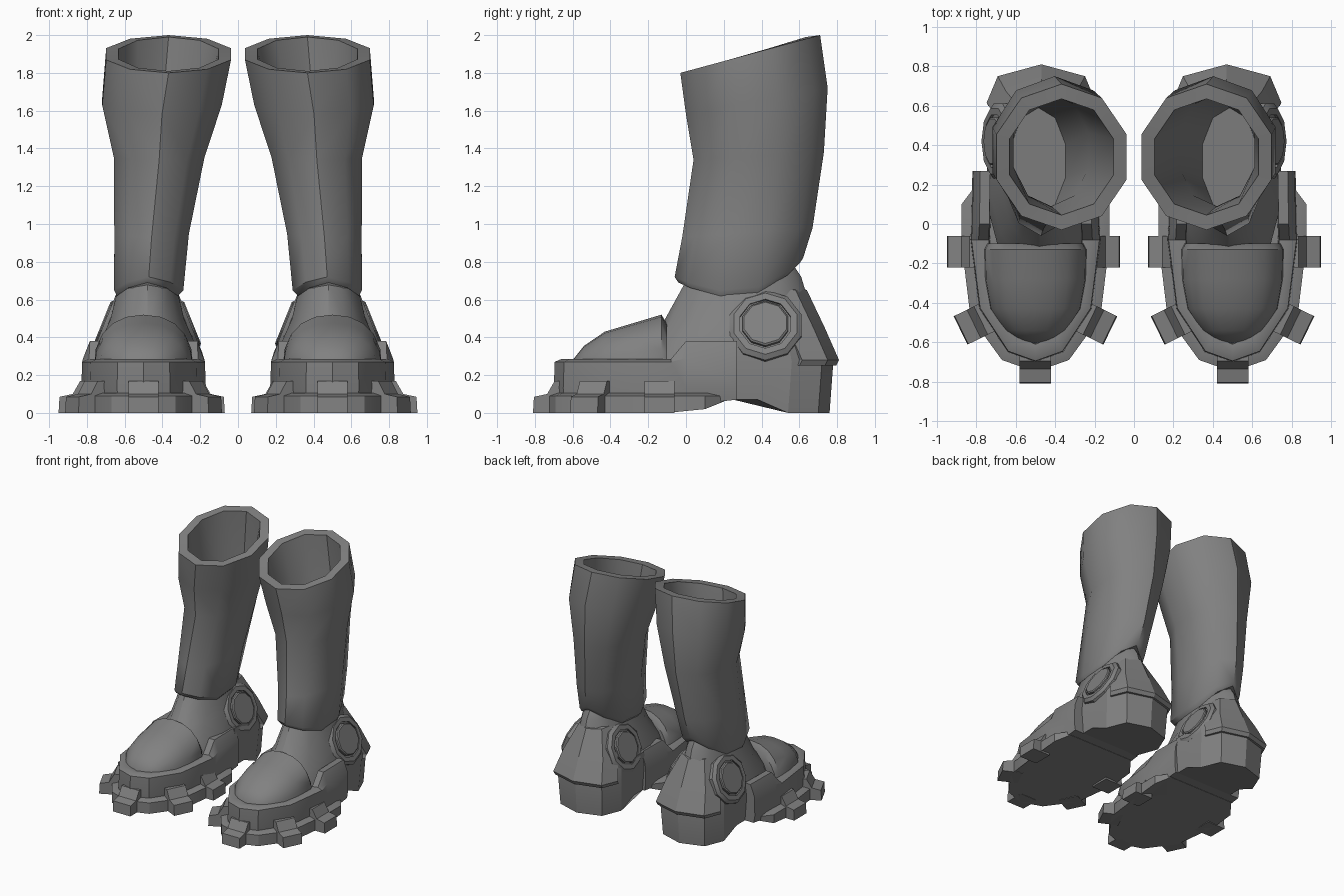
import bpy, bmesh, math
from mathutils import Vector, Matrix

if "Cube" in bpy.data.objects:
    bpy.data.objects.remove(bpy.data.objects["Cube"])

grey = bpy.data.materials.new("boot grey")
grey.use_nodes = True
COLOUR = (0.22, 0.22, 0.22, 1)
grey.diffuse_color = COLOUR
grey.node_tree.nodes["Principled BSDF"].inputs["Base Color"].default_value = COLOUR

FOOT, HEEL = 0.5, 0.47      # centre lines of the forefoot and of the heel


def finish(name, bm, angle=30):
    """Turn a bmesh into a shaded object mirrored to the other boot."""
    bmesh.ops.recalc_face_normals(bm, faces=bm.faces)
    me = bpy.data.meshes.new(name)
    bm.to_mesh(me)
    bm.free()
    me.materials.append(grey)
    ob = bpy.data.objects.new(name, me)
    bpy.context.collection.objects.link(ob)
    bpy.ops.object.select_all(action='DESELECT')
    ob.select_set(True)
    bpy.context.view_layer.objects.active = ob
    bpy.ops.object.shade_smooth_by_angle(angle=math.radians(angle))
    ob.modifiers.new("other boot", 'MIRROR').use_mirror_merge = False
    return ob


def loft(name, rings, angle=30):
    """Skin a stack of equal rings and cap both ends."""
    bm = bmesh.new()
    vs = [[bm.verts.new(p) for p in r] for r in rings]
    n = len(vs[0])
    for a, b in zip(vs, vs[1:]):
        for i in range(n):
            j = (i + 1) % n
            bm.faces.new((a[i], a[j], b[j], b[i]))
    bm.faces.new(vs[0])
    bm.faces.new(vs[-1])
    return finish(name, bm, angle)


def oval(x0, x1, y0, y1, z, n=10):
    """Oval ring starting at the front; z is a function of the 0..1 depth."""
    pts = []
    for i in range(n):
        a = 2 * math.pi * i / n
        t = (1 - math.cos(a)) / 2
        pts.append(Vector(((x0 + x1) / 2 + (x1 - x0) / 2 * math.sin(a),
                           y0 + (y1 - y0) * t, z(t))))
    return pts


def both(half, cx, z):
    """Ring from one half of a plan outline, its last point on the centre line."""
    pts = half + [(-x, y) for x, y in reversed(half[:-1])]
    return [Vector((cx + x, y, z(y))) for x, y in pts]


def grow(half, d):
    """Offset a forefoot outline, keeping its straight back edge."""
    return [(x * (1 + d / 0.32), y * (1 + d / 0.7) if y < -0.1 else y) for x, y in half]


# Shaft: outer wall, rim, inner wall and floor
def slope(a, b):
    return lambda t: a + (b - a) * t


def hem(t):
    return 0.62 + 0.08 * (1 - 2 * t) ** 2 + 0.1 * t ** 4


top = slope(1.8, 2.0)
shaft = [oval(0.31, 0.65, -0.04, 0.6, lambda t: hem(t) - 0.01),
         oval(0.28, 0.665, -0.06, 0.62, lambda t: hem(t) + 0.02),
         oval(0.25, 0.665, -0.02, 0.67, slope(0.93, 0.98)),
         oval(0.165, 0.67, 0.04, 0.73, slope(1.34, 1.38)),
         oval(0.07, 0.735, 0.0, 0.75, slope(1.58, 1.72)),
         oval(0.02, 0.715, -0.03, 0.71, top),
         oval(0.09, 0.645, 0.045, 0.635, lambda t: top(t) + 0.01 - 0.02 * t),
         oval(0.22, 0.62, 0.09, 0.66, slope(1.34, 1.38)),
         oval(0.34, 0.63, 0.05, 0.59, slope(0.8, 0.85))]
loft("shaft", shaft, 40)

# Ankle: flares from under the shaft into the instep
ankle = [(0.76, 0.13, 0.04, 0.57), (0.70, 0.15, -0.01, 0.61), (0.5, 0.2, -0.12, 0.67),
         (0.39, 0.25, -0.22, 0.69), (0.25, 0.27, -0.3, 0.7)]
loft("ankle", [oval(0.48 - w, 0.48 + w, f, b, slope(z - 0.02, z + 0.02), 14)
               for z, w, f, b in ankle], 35)

# Toe cap: arched sections running forward to the tip
cap = [(-0.10, 0.25, 0.47), (-0.13, 0.265, 0.52), (-0.28, 0.262, 0.475), (-0.43, 0.235, 0.43),
       (-0.54, 0.16, 0.355), (-0.6, 0.08, 0.28)]
sections = []
for y, w, h in cap:
    arch = []
    for i in range(11):
        a = math.pi * i / 10
        c, s = math.cos(a), math.sin(a)
        arch.append(Vector((FOOT + w * math.copysign(abs(c) ** 0.9, c), y, 0.22 + (h - 0.22) * s ** 0.8)))
    sections.append(arch)
loft("toe_cap", sections, 40)

# Forefoot shell: wall with a lip that steps up at the sides
plan = [(0.32, 0.27), (0.325, 0.0), (0.33, -0.08), (0.285, -0.43), (0.14, -0.65), (0, -0.7)]


def step(low, high):
    return lambda y: high if y > -0.04 else low


def arch_z(y):
    return 0.07 if y > 0.1 else 0.04


loft("shell", [both(grow(plan, -0.01), FOOT, arch_z),
               both(plan, FOOT, step(0.13, 0.13)),
               both(grow(plan, -0.005), FOOT, step(0.27, 0.29)),
               both(grow(plan, -0.04), FOOT, step(0.285, 0.38)),
               both(grow(plan, -0.09), FOOT, step(0.28, 0.38)),
               both(grow(plan, -0.095), FOOT, step(0.2, 0.2))])

# Sole: wider plate under the forefoot, rising into the arch
tread = [(0.30, 0.2), (0.375, 0.1), (0.375, -0.1), (0.33, -0.47), (0.17, -0.69), (0, -0.75)]
loft("sole", [both(tread, FOOT, lambda y: 0.06 if y > 0.15 else 0.02 if y > 0 else 0.0),
              both(tread, FOOT, lambda y: 0.09),
              both(grow(tread, -0.04), FOOT, lambda y: 0.105)])

# Tread lugs: one wedge profile set around the sole
wedge = [(-0.16, 0), (0, 0), (-0.005, 0.085), (-0.075, 0.10), (-0.115, 0.17), (-0.16, 0.17)]
bm = bmesh.new()
for x, y, ang in [(0, -0.81, -90), (0.38, -0.54, -26), (-0.38, -0.54, -154),
                  (0.45, -0.14, 0), (-0.43, -0.14, 180)]:
    turn = Matrix.Translation((FOOT + x, y, 0)) @ Matrix.Rotation(math.radians(ang), 4, 'Z')
    ends = [[bm.verts.new(turn @ Vector((r, s, z))) for r, z in wedge] for s in (-0.08, 0.08)]
    for i in range(len(wedge)):
        j = (i + 1) % len(wedge)
        bm.faces.new((ends[0][i], ends[0][j], ends[1][j], ends[1][i]))
    for e in ends:
        bm.faces.new(e)
finish("tread_lugs", bm)

# Heel block: arched underside, pointed back
base = [(0.26, 0.25), (0.26, 0.38), (0.255, 0.54), (0.19, 0.70), (0, 0.76)]


def widen(k, dy=0.0):
    return [(x * k, y + (dy if y > 0.5 else 0)) for x, y in base]


loft("heel", [both(base, HEEL, lambda y: 0.07 if y < 0.5 else 0.0),
              both(widen(1.06, 0.02), HEEL, lambda y: 0.27),
              both(widen(1.0, 0), HEEL, lambda y: 0.38)], 20)

# Heel counter: plate leaning in towards the ankle
counter = [(0.25, 1.0, 0.0), (0.28, 1.03, 0.015), (0.45, 0.84, -0.06), (0.65, 0.48, -0.155), (0.66, 0.35, -0.18)]
back = [(0.27, 0.60), (0.215, 0.735), (0, 0.795)]
front = [(0.2, 0.56)]
loft("heel_counter", [both([(x * k, y + d) for x, y in front + back], HEEL,
                           lambda y, z=z: z) for z, k, d in counter], 20)

# Ankle discs: bevelled ring with a raised hub on both sides, tilted with the ankle
for part, depths in {"ankle_disc": [(0.2, -0.14), (0.2, 0.0), (0.175, 0.02), (0.14, 0.02), (0.14, 0.005)],
                     "ankle_hub": [(0.127, -0.05), (0.127, 0.025), (0.118, 0.032)]}.items():
    for side, label in ((1, "outer"), (-1, "inner")):
        rings = []
        for r, d in depths:
            ring = []
            for i in range(10):
                a = math.tau * (i + 0.5) / 10
                p = Matrix.Rotation(math.radians(-22), 3, 'Y') @ Vector((d, r * math.cos(a), r * math.sin(a)))
                ring.append(Vector((0.48 + side * (0.21 + p.x), 0.42 + p.y, 0.465 + p.z)))
            rings.append(ring)
        loft(f"{label}_{part}", rings)
